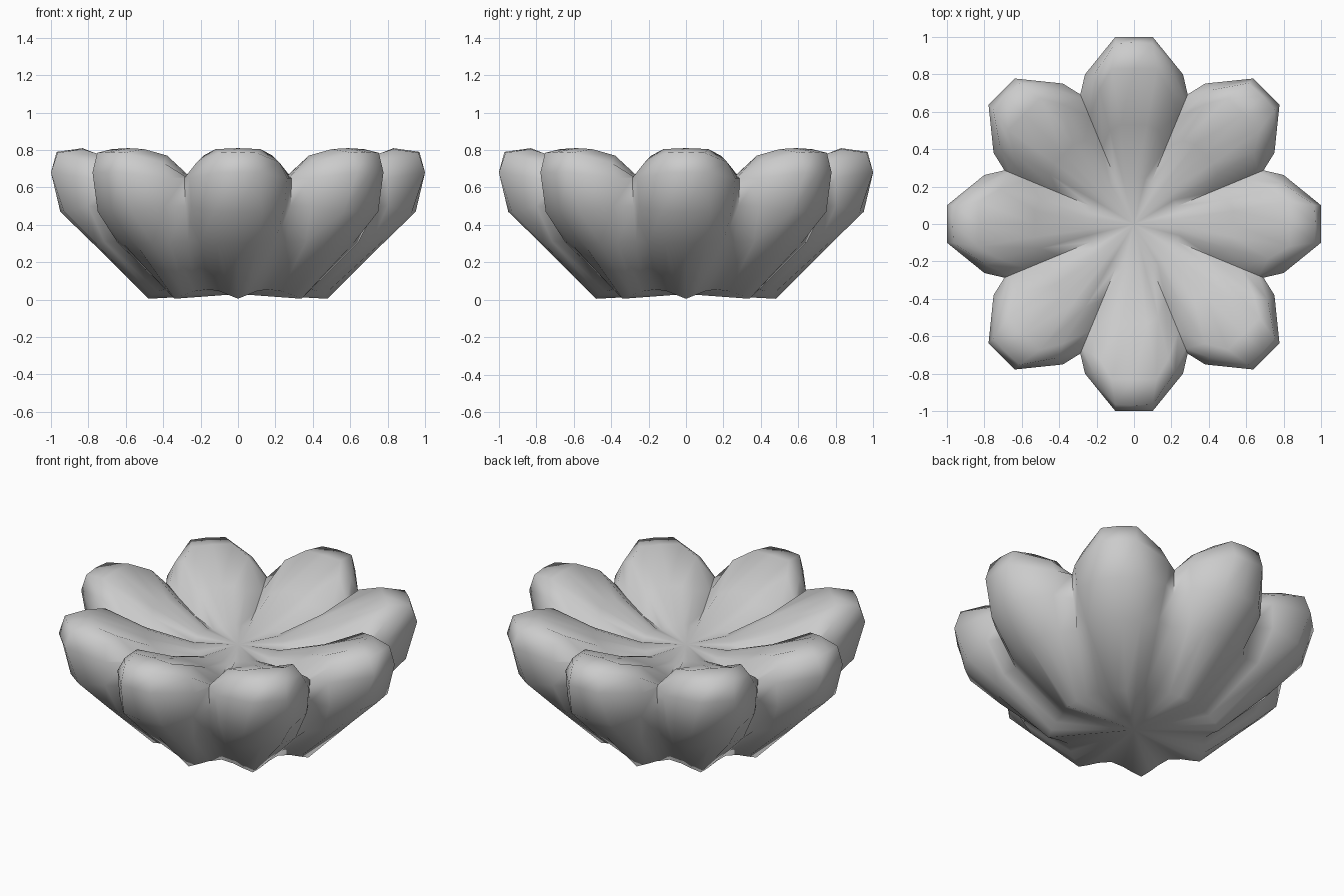
import bpy, bmesh, math

if "Cube" in bpy.data.objects:
    bpy.data.objects.remove(bpy.data.objects["Cube"])

N = 8
# each ring: valley (r, z), petal side (u, v, z), petal shoulder (u, v, z), petal crest (u, z)
RINGS = [
    ((.42, .055), (.43, .10, .045), (.46, .05, .025), (.48, .005)),  # foot
    ((.695, .31), (.715, .20, .31), (.76, .11, .30), (.775, .30)),
    ((.735, .50), (.80, .25, .50), (.93, .13, .47), (.95, .47)),
    ((.75, .65), (.80, .262, .65), (1.0, .10, .68), (1.0, .68)),     # widest
    ((.72, .655), (.79, .22, .735), (.965, .10, .785), (.97, .79)),
    ((.62, .62), (.72, .185, .77), (.83, .12, .805), (.83, .81)),    # lip
    ((.44, .575), (.50, .13, .66), (.53, .07, .685), (.53, .69)),
    ((.25, .565), (.24, .06, .58), (.25, .03, .585), (.25, .585)),   # inner end
]


def ring_points(ring):
    (vr, vz), (su, sv, sz), (tu, tv, tz), (cu, cz) = ring
    h = math.pi / N
    local = [(vr * math.cos(h), -vr * math.sin(h), vz), (su, -sv, sz),
             (tu, -tv, tz), (cu, 0, cz), (tu, tv, tz), (su, sv, sz)]
    pts = []
    for i in range(N):
        c, s = math.cos(2 * h * i), math.sin(2 * h * i)
        pts += [(u * c - v * s, u * s + v * c, z) for u, v, z in local]
    return pts


bm = bmesh.new()
loops = [[bm.verts.new(p) for p in ring_points(r)] for r in RINGS]
count = len(loops[0])

# petal walls
for lo, hi in zip(loops, loops[1:]):
    for i in range(count):
        j = (i + 1) % count
        bm.faces.new((lo[i], lo[j], hi[j], hi[i]))

# middle of the flower and underside
top = bm.verts.new((0, 0, .575))
bottom = bm.verts.new((0, 0, .03))
for i in range(count):
    j = (i + 1) % count
    bm.faces.new((loops[-1][i], loops[-1][j], top))
    bm.faces.new((loops[0][j], loops[0][i], bottom))

bmesh.ops.recalc_face_normals(bm, faces=bm.faces[:])
mesh = bpy.data.meshes.new("flower_bowl")
bm.to_mesh(mesh)
bm.free()
obj = bpy.data.objects.new("flower_bowl", mesh)
bpy.context.collection.objects.link(obj)
bpy.context.view_layer.objects.active = obj
obj.select_set(True)
bpy.ops.object.shade_smooth_by_angle(angle=math.radians(80))
